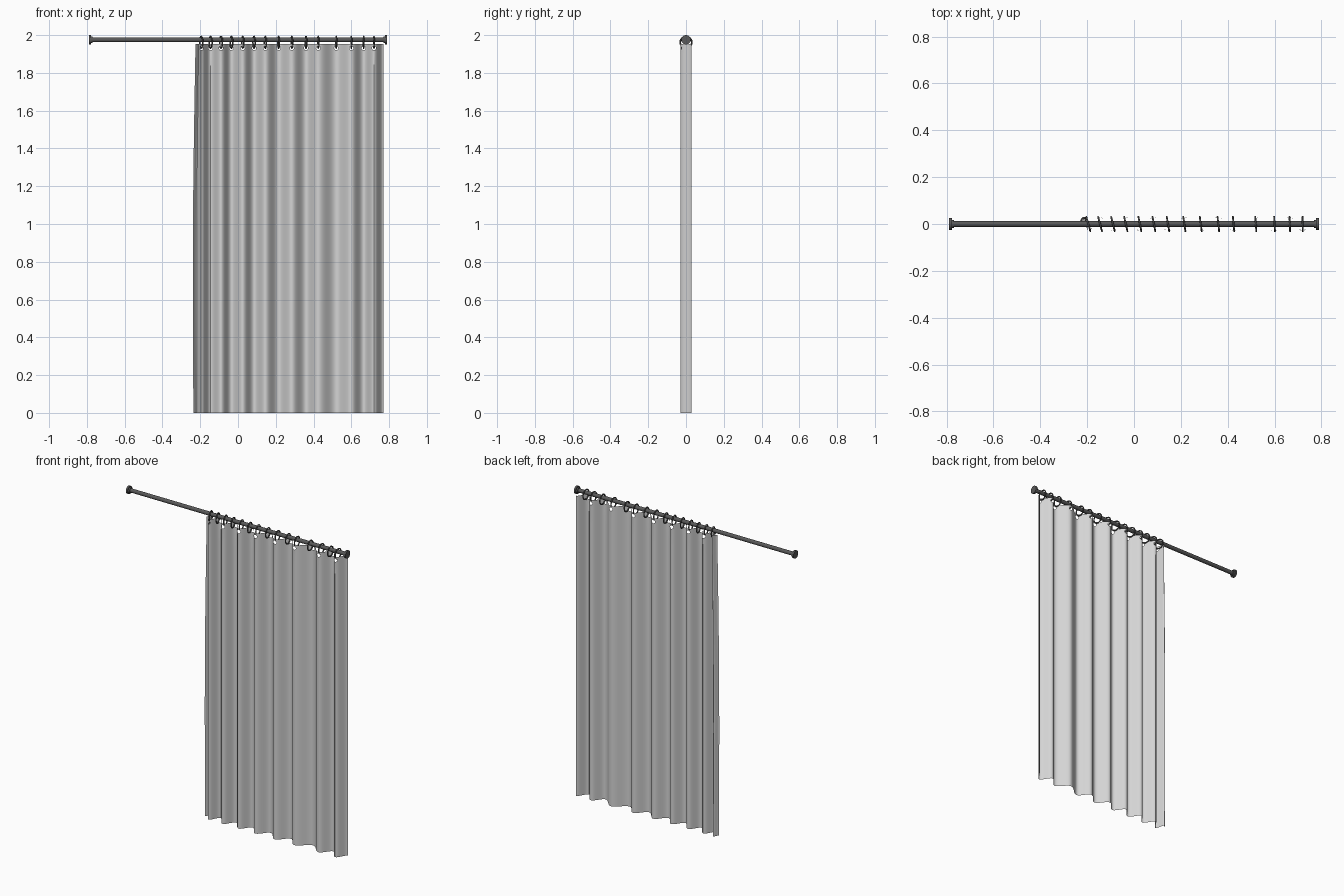
import bpy, bmesh
from math import pi, cos, sin, radians

cube = bpy.data.objects.get("Cube")
if cube:
    bpy.data.objects.remove(cube, do_unlink=True)


def material(name, value):
    mat = bpy.data.materials.new(name)
    mat.use_nodes = True
    color = (value, value, value, 1)
    mat.diffuse_color = color
    mat.node_tree.nodes["Principled BSDF"].inputs["Base Color"].default_value = color
    return mat


METAL = material("dark metal", 0.1)
CLOTH = material("light grey cloth", 0.66)
ROD_Z, HALF = 1.975, 0.79
RING_X = [-0.195, -0.145, -0.09, -0.035, 0.025, 0.085, 0.145, 0.215,
          0.285, 0.36, 0.425, 0.52, 0.6, 0.665, 0.72]


def finish(name, mat):
    obj = bpy.context.object
    obj.name = name
    obj.data.materials.append(mat)
    bpy.ops.object.shade_smooth_by_angle(angle=radians(40))
    return obj


# Rod and its end flanges
def cylinder(name, x, radius, length):
    bpy.ops.mesh.primitive_cylinder_add(vertices=32, radius=radius, depth=length,
                                        location=(x, 0, ROD_Z), rotation=(0, pi / 2, 0))
    finish(name, METAL)


cylinder("rod", 0, 0.0125, 2 * HALF - 0.01)
for side, label in ((-1, "right"), (1, "left")):
    cylinder(label + "_flange", side * (HALF - 0.006), 0.025, 0.012)
    cylinder(label + "_collar", side * (HALF - 0.016), 0.018, 0.01)

# Hanging rings, twisted a little where the curtain is bunched
for i, x in enumerate(RING_X):
    twist = radians(16 * (1 - i / len(RING_X)))
    bpy.ops.mesh.primitive_torus_add(major_radius=0.031, minor_radius=0.004,
                                     major_segments=32, minor_segments=10,
                                     location=(x, 0, 1.962), rotation=(0, pi / 2, twist))
    finish("ring_%d" % (i + 1), METAL)

# Curtain: pleats alternate front and back at every ring
TOP, EYE_Z, H, R = 1.952, 1.931, 0.015, 0.011
DEPTH = 0.03
folds = [(-0.236, 0.0), (-0.216, DEPTH)]
folds += [(x, DEPTH * (-1) ** (i + 1)) for i, x in enumerate(RING_X)]
folds.append((0.77, DEPTH))


def pleat_y(x):
    for (x0, y0), (x1, y1) in zip(folds, folds[1:]):
        if x <= x1 + 1e-6:
            t = (x - x0) / (x1 - x0)
            return y0 + (y1 - y0) * (1 - cos(pi * t)) / 2
    return folds[-1][1]


def cloth_point(x, z):
    # The free edge drifts sideways a little with height
    loose = max(0, min(1, (-0.195 - x) / 0.03))
    drift = 0.011 * z / TOP - 0.008 * sin(pi * z / TOP)
    return (x + loose * drift, pleat_y(x), z)


def spread(a, b, n):
    return [a + (b - a) * k / n for k in range(n)]


# Columns: even steps between eyelets, finer steps across each eyelet
columns = spread(folds[0][0], folds[1][0], 6)
start = folds[1][0]
columns += spread(start, RING_X[0] - H, 2)
for i, x in enumerate(RING_X):
    columns += spread(x - H, x + H, 4)
    following = RING_X[i + 1] - H if i + 1 < len(RING_X) else folds[-1][0]
    columns += spread(x + H, following, 8)
columns.append(folds[-1][0])
rows = spread(0, EYE_Z - H, 16) + spread(EYE_Z - H, EYE_Z + H, 4) + [EYE_Z + H, TOP]

bm = bmesh.new()


def quad(corners):
    bm.faces.new([bm.verts.new(cloth_point(x, z)) for x, z in corners])


for x0, x1 in zip(columns, columns[1:]):
    by_eyelet = any(abs((x0 + x1) / 2 - x) < H for x in RING_X)
    for z0, z1 in zip(rows, rows[1:]):
        if not (by_eyelet and abs((z0 + z1) / 2 - EYE_Z) < H):
            quad([(x0, z0), (x1, z0), (x1, z1), (x0, z1)])

# Square border of each eyelet joined to a round hole
STEPS = 16


def border(k):
    side, step = divmod(k % STEPS, 4)
    a, b = H, -H + step * H / 2
    for _ in range(side):
        a, b = -b, a
    return a, b


def rim(k):
    angle = 2 * pi * k / STEPS - pi / 4
    return R * cos(angle), R * sin(angle)


for x in RING_X:
    for k in range(STEPS):
        outline = [border(k), border(k + 1), rim(k + 1), rim(k)]
        quad([(x + a, EYE_Z + b) for a, b in outline])

bmesh.ops.remove_doubles(bm, verts=bm.verts, dist=0.0002)
bmesh.ops.recalc_face_normals(bm, faces=bm.faces)
mesh = bpy.data.meshes.new("curtain")
bm.to_mesh(mesh)
bm.free()
curtain = bpy.data.objects.new("curtain", mesh)
bpy.context.collection.objects.link(curtain)
bpy.ops.object.select_all(action="DESELECT")
curtain.select_set(True)
bpy.context.view_layer.objects.active = curtain
finish("curtain", CLOTH)
